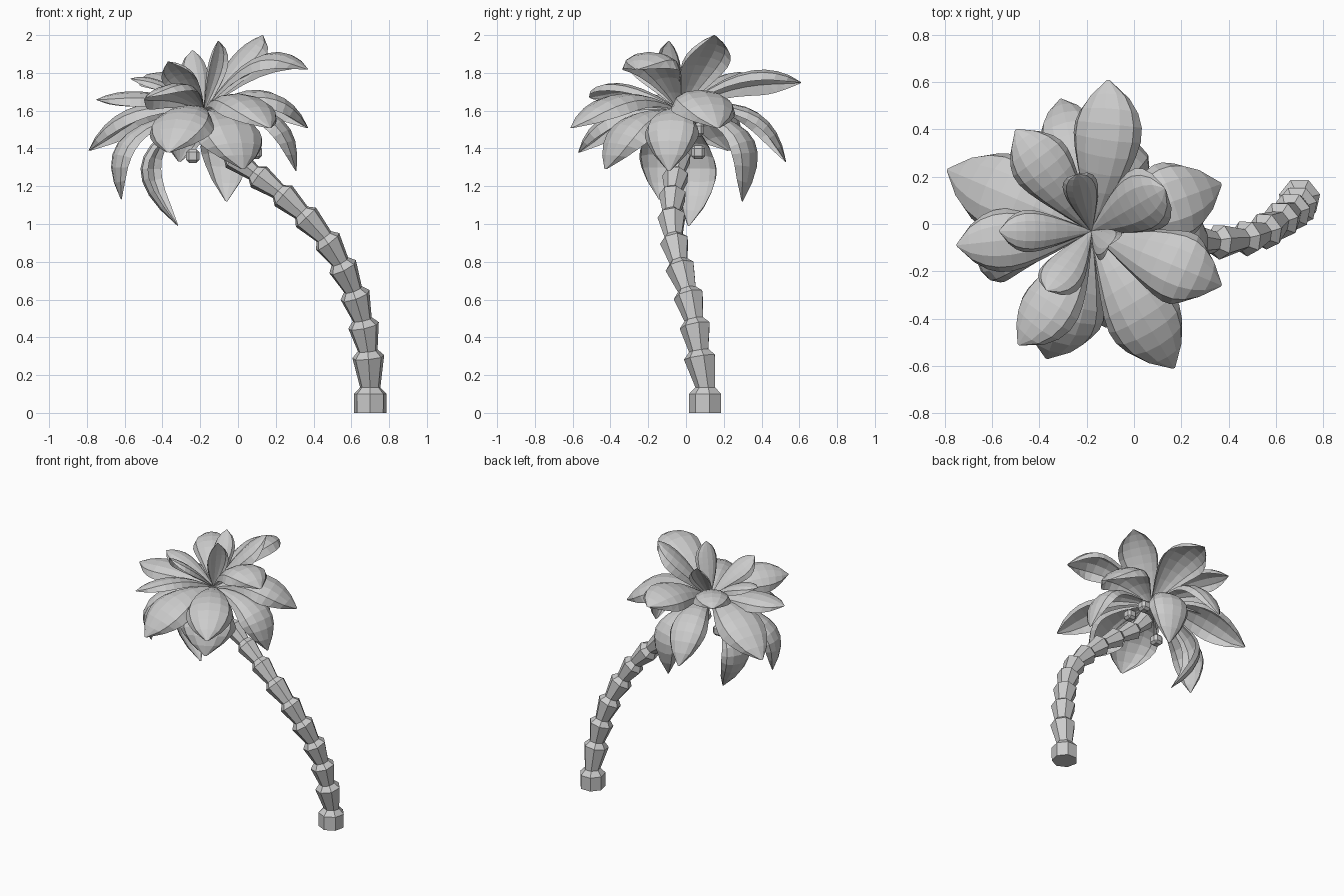
import bpy, bmesh, math
from mathutils import Vector, Quaternion

cube = bpy.data.objects.get("Cube")
if cube:
    bpy.data.objects.remove(cube, do_unlink=True)

# One plain grey for the whole plant
grey = bpy.data.materials.new("plain_grey")
grey.use_nodes = True
colour = (0.6, 0.6, 0.6, 1)
grey.diffuse_color = colour
grey.node_tree.nodes["Principled BSDF"].inputs["Base Color"].default_value = colour


def finish(bm, name):
    """Turn a bmesh into a flat shaded object."""
    mesh = bpy.data.meshes.new(name)
    bm.to_mesh(mesh)
    bm.free()
    mesh.materials.append(grey)
    obj = bpy.data.objects.new(name, mesh)
    bpy.context.collection.objects.link(obj)
    return obj


def bridge(bm, rows, closed=False):
    """Fill quads between neighbouring rows of vertices."""
    for low, high in zip(rows, rows[1:]):
        count = len(low)
        for i in range(count if closed else count - 1):
            j = (i + 1) % count
            bm.faces.new((low[i], low[j], high[j], high[i]))


def bezier(a, b, c, t):
    return a * (1 - t) ** 2 + b * 2 * t * (1 - t) + c * t * t


# Trunk: stacked flaring segments along a leaning path of collars
collars = [Vector(p) for p in (
    (0.70, 0.105, 0.10), (0.69, 0.075, 0.295), (0.665, 0.05, 0.46),
    (0.62, 0.015, 0.62), (0.555, -0.03, 0.77), (0.475, -0.06, 0.905),
    (0.36, -0.075, 1.035), (0.24, -0.07, 1.15), (0.11, -0.055, 1.25),
    (-0.02, -0.04, 1.35), (-0.12, -0.03, 1.46))]
SIDES = 7


def ring(bm, centre, axis, radius):
    turn = Vector((0, 0, 1)).rotation_difference(axis)
    steps = [2 * math.pi * (i + 0.25) / SIDES for i in range(SIDES)]
    return [bm.verts.new(centre + turn @ Vector((math.cos(a), math.sin(a), 0)) * radius)
            for a in steps]


bm = bmesh.new()
rings = [ring(bm, Vector((0.70, 0.105, 0)), Vector((0, 0, 1)), 0.088)]
for i, spot in enumerate(collars):
    before = collars[max(i - 1, 0)]
    after = collars[min(i + 1, len(collars) - 1)]
    axis = (after - before).normalized() if i else Vector((0, 0, 1))
    radius = 0.089 - 0.0022 * i
    rings.append(ring(bm, spot, axis, radius))
    rings.append(ring(bm, spot + axis * 0.035, axis, radius * 0.62))
bridge(bm, rings, closed=True)
bm.faces.new(list(reversed(rings[0])))
bm.faces.new(rings[-1])
finish(bm, "trunk")


# Leaves: domed blades swept along an arching spine, rolled about its direction
def leaf(name, tip, reach, peak, half_width, roll=0):
    tip = Vector(tip)
    base = Vector((-0.18, -0.03, 1.6))
    flat = Vector((tip.x - base.x, tip.y - base.y, 0))
    control = base + flat * reach
    control.z = peak
    level = Vector((0, 0, 1)).cross(flat.normalized())
    bm = bmesh.new()
    rows = []
    steps = 9
    for k in range(steps + 1):
        t = k / steps
        spot = bezier(base, control, tip, t)
        tangent = (control - base).lerp(tip - control, t).normalized()
        side = Quaternion(tangent, -math.radians(roll)) @ level
        normal = tangent.cross(side).normalized()
        width = half_width * max(math.sin(math.pi * t ** 1.35), 0.01) ** 0.65
        row = []
        for j in range(-3, 4):
            u = j / 3
            row.append(bm.verts.new(spot + side * width * math.sin(u * 1.5)
                                    - normal * width * 0.6 * u * u))
        rows.append(row)
    bridge(bm, rows)
    bmesh.ops.triangulate(bm, faces=bm.faces[:])
    finish(bm, name)


# Each leaf: tip, reach of the arch, height of the arch, half width, roll
leaves = {
    "back_leaf": ((-0.11, 0.61, 1.75), 0.6, 1.92, 0.15, 15),
    "back_right_leaf": ((-0.79, 0.23, 1.39), 0.65, 1.76, 0.175),
    "right_leaf": ((-0.75, -0.09, 1.66), 0.6, 1.77, 0.135),
    "upper_back_right_leaf": ((-0.50, 0.40, 1.76), 0.6, 1.9, 0.13),
    "upper_right_leaf": ((-0.57, -0.03, 1.77), 0.6, 1.82, 0.09),
    "upper_front_right_leaf": ((-0.37, -0.28, 1.86), 0.6, 1.83, 0.095, -15),
    "upper_back_leaf": ((-0.24, 0.21, 1.92), 0.6, 1.82, 0.075),
    "upper_front_leaf": ((-0.105, -0.09, 1.97), 0.5, 1.83, 0.075),
    "top_left_leaf": ((0.13, 0.15, 2.0), 0.5, 1.93, 0.14),
    "upper_left_leaf": ((0.37, -0.26, 1.82), 0.62, 2.08, 0.16),
    "left_leaf": ((0.37, 0.17, 1.51), 0.65, 1.86, 0.175),
    "lower_left_leaf": ((0.31, -0.09, 1.28), 1.1, 1.70, 0.145),
    "lower_right_leaf": ((-0.32, 0.015, 0.99), 4.1, 1.36, 0.115),
    "lower_back_left_leaf": ((-0.06, 0.30, 1.12), 1.7, 1.58, 0.14),
    "lower_back_leaf": ((-0.31, 0.53, 1.33), 0.85, 1.75, 0.13),
    "front_left_leaf": ((0.17, -0.61, 1.51), 0.65, 1.82, 0.16),
    "front_right_leaf": ((-0.49, -0.51, 1.67), 0.6, 1.82, 0.135, -22),
    "lower_front_right_leaf": ((-0.37, -0.57, 1.38), 0.75, 1.72, 0.175),
    "lower_front_leaf": ((0.03, -0.43, 1.29), 1.0, 1.65, 0.19),
    "drooping_right_leaf": ((-0.62, -0.14, 1.13), 1.45, 1.55, 0.12),
}
for name, shape in leaves.items():
    leaf(name, *shape)

# Nuts: small rounded blocks hanging under the crown
for i, spot in enumerate(((-0.24, -0.05, 1.36), (-0.04, 0.06, 1.50), (0.09, 0.065, 1.38))):
    bm = bmesh.new()
    bmesh.ops.create_cube(bm, size=0.072)
    bmesh.ops.bevel(bm, geom=bm.edges[:], offset=0.016, segments=1, affect='EDGES')
    nut = finish(bm, f"nut_{i + 1}")
    nut.location = spot
